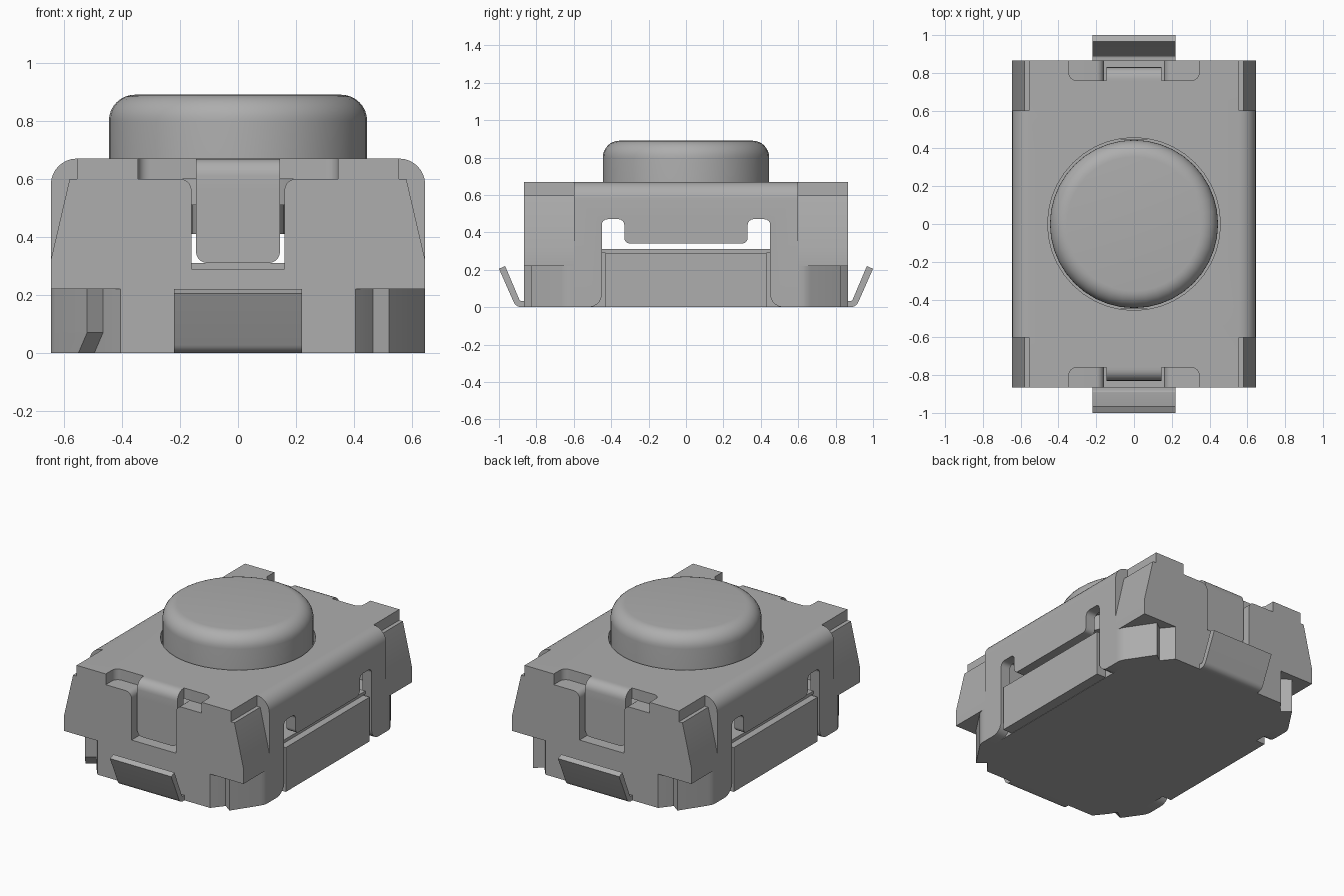
import bpy, bmesh, math

if "Cube" in bpy.data.objects:
    bpy.data.objects.remove(bpy.data.objects["Cube"], do_unlink=True)

grey = bpy.data.materials.new("mid grey")
grey.use_nodes = True
COLOUR = (0.42, 0.42, 0.42, 1)
grey.diffuse_color = COLOUR
grey.node_tree.nodes["Principled BSDF"].inputs["Base Color"].default_value = COLOUR


def finish(name, bm):
    bmesh.ops.recalc_face_normals(bm, faces=bm.faces)
    mesh = bpy.data.meshes.new(name)
    bm.to_mesh(mesh)
    bm.free()
    mesh.materials.append(grey)
    obj = bpy.data.objects.new(name, mesh)
    bpy.context.collection.objects.link(obj)
    return obj


def prism(name, outline, axis, lo, hi, lo_shift=(0, 0)):
    """Extrude a 2D outline along an axis; lo_shift maps points of the low end."""
    place = {"x": lambda a, b, d: (d, a, b),
             "y": lambda a, b, d: (a, d, b),
             "z": lambda a, b, d: (a, b, d)}[axis]
    bm = bmesh.new()
    ends = [[bm.verts.new(place(a, b, d)) for a, b in outline] for d in (lo, hi)]
    bm.faces.new(ends[0])
    bm.faces.new(ends[1][::-1])
    n = len(outline)
    for i in range(n):
        j = (i + 1) % n
        bm.faces.new((ends[0][i], ends[0][j], ends[1][j], ends[1][i]))
    return finish(name, bm)


def box(name, x0, x1, y0, y1, z0, z1):
    return prism(name, [(x0, y0), (x1, y0), (x1, y1), (x0, y1)], "z", z0, z1)


def arc(cx, cz, r, start, end, steps=8):
    return [(cx + r * math.cos(math.radians(start + (end - start) * i / steps)),
             cz + r * math.sin(math.radians(start + (end - start) * i / steps)))
            for i in range(steps + 1)]


def mirrored(half):
    """Complete a symmetric outline from its positive half."""
    return half + [(-a, b) for a, b in reversed(half)]


def lathe(name, profile, steps=40):
    bm = bmesh.new()
    rings = [[bm.verts.new((r * math.cos(2 * math.pi * i / steps),
                            r * math.sin(2 * math.pi * i / steps), z))
              for i in range(steps)] for r, z in profile]
    for low, high in zip(rings, rings[1:]):
        for i in range(steps):
            j = (i + 1) % steps
            bm.faces.new((low[i], low[j], high[j], high[i]))
    bm.faces.new(rings[0])
    bm.faces.new(rings[-1])
    return finish(name, bm)


def cut(obj, cutters):
    for c in cutters:
        mod = obj.modifiers.new("cut", "BOOLEAN")
        mod.operation, mod.solver, mod.object = "DIFFERENCE", "EXACT", c
        c.hide_render = True
    graph = bpy.context.evaluated_depsgraph_get()
    mesh = bpy.data.meshes.new_from_object(obj.evaluated_get(graph))
    obj.modifiers.clear()
    obj.data = mesh
    for c in cutters:
        bpy.data.objects.remove(c, do_unlink=True)


parts = []

# Plastic base: chamfered foot block, floor, side panels and contact plate
corner = [(0.58, 0.60), (0.465, 0.79), (0.405, 0.865)]
octagon = mirrored([(a, -b) for a, b in reversed(corner)] + corner)
parts.append(prism("base_block", octagon, "z", 0, 0.22))
parts.append(box("base_floor", -0.58, 0.58, -0.61, 0.61, 0.22, 0.29))
parts.append(box("base_side_panels", -0.645, 0.645, -0.43, 0.43, 0.002, 0.29))
parts.append(box("contact_plate", -0.60, 0.60, -0.45, 0.45, 0.29, 0.31))

# End walls with tapered shoulders and an open pocket for the clip
wall = mirrored([(0.645, 0.22), (0.645, 0.32), (0.58, 0.60)]
                + arc(0.20, 0.56, 0.04, 90, 180, 5) + [(0.16, 0.29)])
for side, s in (("front", -1), ("back", 1)):
    parts.append(prism(side + "_end_wall", wall, "y", s * 0.60, s * 0.865))

# Sheet metal cover: folded arch, then openings
arch = mirrored([(0.645, 0.0)] + arc(0.555, 0.58, 0.09, 0, 90)
                ) + mirrored(arc(0.555, 0.575, 0.025, 90, 0, 4)
                             + [(0.58, 0.0)])[::-1]
half_outer = [(0.645, 0.0)] + arc(0.555, 0.58, 0.09, 0, 90)
half_inner = arc(0.555, 0.575, 0.025, 90, 0, 4) + [(0.58, 0.0)]
arch = half_outer + [(-a, b) for a, b in reversed(half_outer)]
arch += [(-a, b) for a, b in reversed(half_inner)] + half_inner
cover = prism("metal_cover", arch, "y", -0.865, 0.865)
side_opening = mirrored([(0.52, -0.05)] + arc(0.52, 0.07, 0.07, 270, 180, 5)
                        + arc(0.42, 0.44, 0.03, 0, 90, 4)
                        + arc(0.36, 0.44, 0.03, 90, 180, 4)
                        + arc(0.30, 0.37, 0.03, 360, 270, 4))
cutters = [prism("opening_cutter", side_opening, "x", -0.8, 0.8),
           lathe("hole_cutter", [(0.457, 0.5), (0.457, 0.8)])]
for s in (-1, 1):
    notch = mirrored([(0.345, 0.95)] + arc(0.305, 0.80, 0.04, 0, -90, 4))
    cutters.append(prism("notch_cutter", [(a, s * b) for a, b in notch], "z", 0.5, 0.8))
    for t in (-1, 1):
        cutters.append(box("corner_cutter", t * 0.555, t * 0.8, s * 0.60, s * 0.95, -0.1, 0.8))
cut(cover, cutters)
parts.append(cover)

# Clips bent down into the pockets, and solder tabs bent outwards
bend = ([(0.755, 0.60), (0.755, 0.67)] + arc(0.77, 0.61, 0.06, 90, 0, 6)
        + [(0.83, 0.56), (0.765, 0.56), (0.765, 0.60)])
tongue = mirrored([(0.145, 0.56)] + arc(0.105, 0.35, 0.04, 0, -90, 5))
tab = ([(0.84, 0.035), (0.84, 0.0)] + arc(0.88, 0.045, 0.045, 270, 337, 6)
       + [(1.0, 0.205), (0.967, 0.22)] + arc(0.88, 0.045, 0.012, 337, 270, 3))
for side, s in (("front", -1), ("back", 1)):
    parts.append(prism(side + "_clip_bend", [(s * a, b) for a, b in bend], "x", -0.145, 0.145))
    parts.append(prism(side + "_clip_tongue", tongue, "y", s * 0.765, s * 0.83))
    parts.append(prism(side + "_solder_tab", [(s * a, b) for a, b in tab], "x", -0.22, 0.22))

# Cover feet wrapped around the chamfered corners
foot = [(0.58, 0.60), (0.645, 0.60), (0.645, 0.625), (0.64, 0.645), (0.63, 0.665),
        (0.52, 0.83), (0.465, 0.79)]
for side, s in (("front", -1), ("back", 1)):
    for hand, t in (("left", 1), ("right", -1)):
        name = side + "_" + hand + "_foot"
        plan = [(t * a, s * b) for a, b in foot]
        clipped = (s, t) == (-1, -1)
        parts.append(prism(name, plan, "z", 0.07 if clipped else 0.0, 0.22))
        if clipped:  # this foot has its lower end trimmed at a slant
            toe = prism(name + "_toe", plan, "z", 0.0, 0.07)
            for v in toe.data.vertices:
                if v.co.z < 0.01 and v.co.y < -0.7:
                    v.co.x -= 0.03
                    v.co.y += 0.05
            parts.append(toe)

# Push button with rounded rim, and its stem
parts.append(lathe("button", [(0.445, 0.51), (0.445, 0.80)]
                   + arc(0.355, 0.80, 0.09, 0, 90, 8)[1:]))
parts.append(lathe("button_stem", [(0.16, 0.41), (0.16, 0.515)]))

# Smooth rounded faces, keep hard edges
bpy.ops.object.select_all(action="DESELECT")
for p in parts:
    p.select_set(True)
bpy.context.view_layer.objects.active = parts[0]
bpy.ops.object.shade_smooth_by_angle(angle=math.radians(30))
